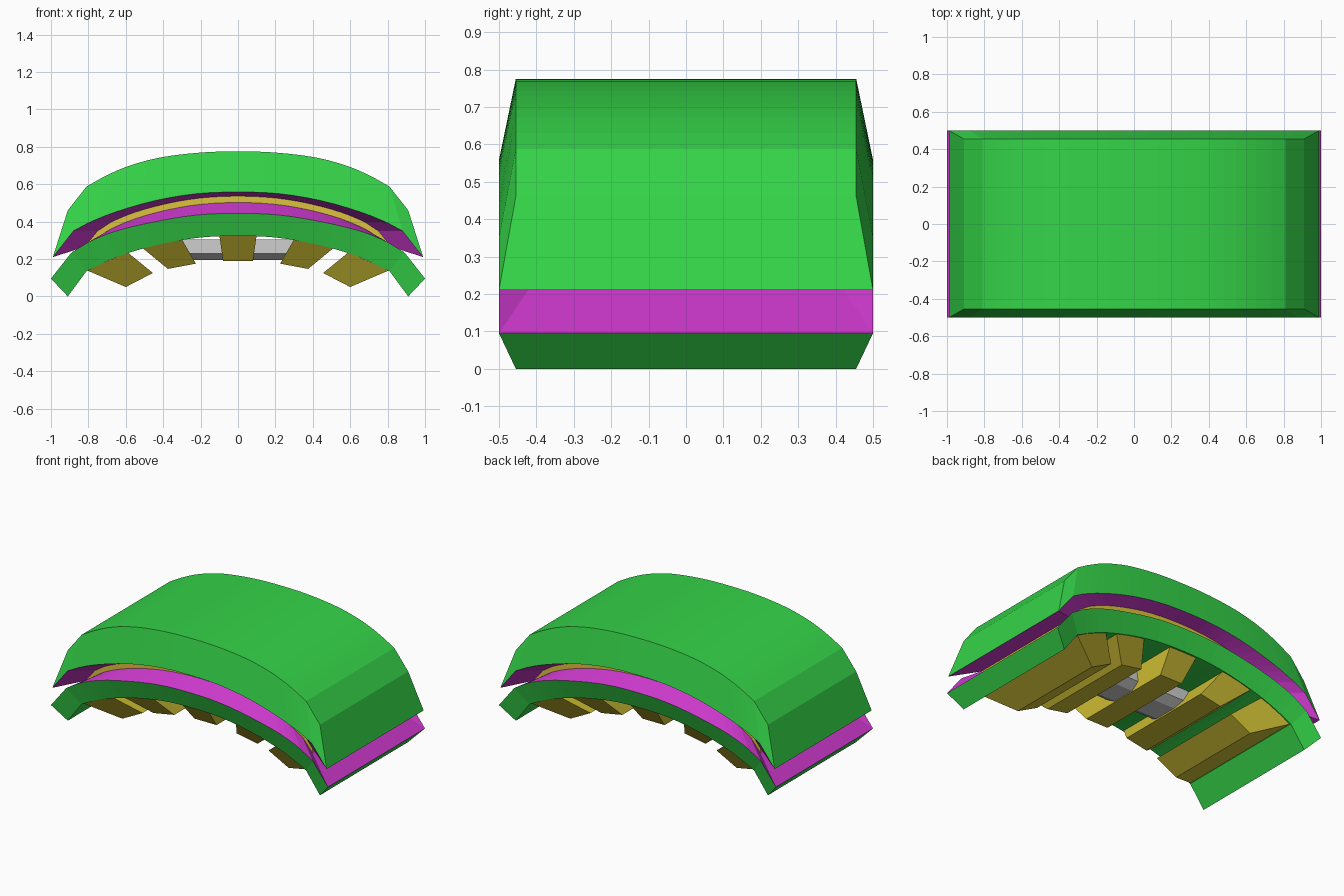
import bpy, bmesh
from mathutils import Vector

if "Cube" in bpy.data.objects:
    bpy.data.objects.remove(bpy.data.objects["Cube"])


def material(name, rgb):
    m = bpy.data.materials.new(name)
    m.diffuse_color = (*rgb, 1)
    m.use_nodes = True
    m.node_tree.nodes["Principled BSDF"].inputs["Base Color"].default_value = m.diffuse_color
    return m


GREEN = material("green", (0.035, 0.66, 0.065))
PURPLE = material("purple", (0.60, 0.04, 0.60))
YELLOW = material("yellow", (0.64, 0.53, 0.035))
GOLD = material("golden yellow", (0.72, 0.54, 0.05))
GREY = material("light grey", (0.62, 0.62, 0.62))


def make_object(name, verts, faces, mat, fix_normals=False):
    me = bpy.data.meshes.new(name)
    me.from_pydata(verts, [], faces)
    if fix_normals:
        bm = bmesh.new()
        bm.from_mesh(me)
        bmesh.ops.recalc_face_normals(bm, faces=bm.faces)
        bm.to_mesh(me)
        bm.free()
    me.materials.append(mat)
    ob = bpy.data.objects.new(name, me)
    bpy.context.collection.objects.link(ob)
    return ob


# Rounds the long middle of a profile and keeps its angular ends
def rounded(pts, steps=3):
    v = [Vector(p) for p in pts]
    out = v[:2]
    for i in range(2, len(v) - 3):
        a, b, c, d = v[i - 1:i + 3]
        for k in range(steps):
            t = k / steps
            out.append(0.5 * (2 * b + (c - a) * t + (2 * a - 5 * b + 4 * c - d) * t * t
                              + (3 * b - a - 3 * c + d) * t ** 3))
    return [tuple(p) for p in out + v[-3:]]


# Each arch is half a front profile (end to middle) plus its half depth
def arch(half, depth):
    pts = rounded(half + [(-x, z) for x, z in reversed(half[:-1])])
    return ([(x, -depth, z) for x, z in pts] +
            [(x, depth, z) for x, z in reversed(pts)])


under = arch([(-.91, 0), (-.81, .135), (-.73, .175), (-.60, .228),
              (-.41, .28), (-.20, .315), (0, .323)], .455)
lower_rim = arch([(-1, .095), (-.89, .235), (-.80, .29), (-.65, .35),
                  (-.44, .40), (-.22, .435), (0, .444)], .5)
strip_low = arch([(-.82, .235), (-.75, .315), (-.68, .36), (-.55, .415),
                  (-.38, .462), (-.20, .492), (0, .502)], .405)
strip_top = arch([(-.82, .265), (-.75, .35), (-.68, .396), (-.55, .45),
                  (-.38, .496), (-.20, .526), (0, .536)], .405)
upper_rim = arch([(-.99, .21), (-.88, .35), (-.80, .393), (-.65, .453),
                  (-.44, .513), (-.22, .549), (0, .558)], .5)
crown = arch([(-.91, .46), (-.81, .587), (-.735, .63), (-.60, .692),
              (-.42, .742), (-.20, .769), (0, .775)], .455)


# Band between two arches, optionally closed below or above
def band(name, lo, hi, mat, cap=None):
    n = len(lo)
    faces = [(i, (i + 1) % n, n + (i + 1) % n, n + i) for i in range(n)]
    for i in range(n // 2 - 1):
        a, b, c, d = i, i + 1, n - 2 - i, n - 1 - i
        if cap == "bottom":
            faces.append((a, d, c, b))
        elif cap == "top":
            faces.append((n + a, n + b, n + c, n + d))
    make_object(name, lo + hi, faces, mat)


band("lower_shell", under, lower_rim, GREEN, "bottom")
band("groove_lower", lower_rim, strip_low, PURPLE)
band("groove_strip", strip_low, strip_top, GOLD)
band("groove_upper", strip_top, upper_rim, PURPLE)
band("upper_shell", upper_rim, crown, GREEN, "top")


# Tapered ribs under the arch: two top points, two bottom points
def rib(name, top, bottom):
    verts = [(x, s * d, z) for pts, d in ((top, .45), (bottom, .335))
             for s, order in ((-1, 1), (1, -1)) for x, z in pts[::order]]
    faces = [(0, 1, 2, 3), (4, 5, 6, 7)] + \
            [(i, (i + 1) % 4, 4 + (i + 1) % 4, 4 + i) for i in range(4)]
    make_object(name, verts, faces, YELLOW, True)


rib("middle_rib", [(-.10, .33), (.10, .33)], [(-.08, .19), (.08, .19)])
shapes = {"inner": ([(-.51, .258), (-.30, .305)], [(-.375, .147), (-.225, .175)]),
          "outer": ([(-.81, .14), (-.59, .235)], [(-.60, .05), (-.455, .125)])}
for label, (top, bottom) in shapes.items():
    rib("left_%s_rib" % label, top, bottom)
    rib("right_%s_rib" % label, [(-x, z) for x, z in top[::-1]],
        [(-x, z) for x, z in bottom[::-1]])

# Grey cross bar passing through the ribs
section = [(-.14, .305), (-.14, .23), (-.08, .195),
           (.08, .195), (.14, .23), (.14, .305)]
n = len(section)
make_object("cross_bar",
            [(x, y, z) for x in (-.32, .32) for y, z in section],
            [tuple(range(n)), tuple(range(n, 2 * n))] +
            [(i, (i + 1) % n, n + (i + 1) % n, n + i) for i in range(n)],
            GREY, True)
